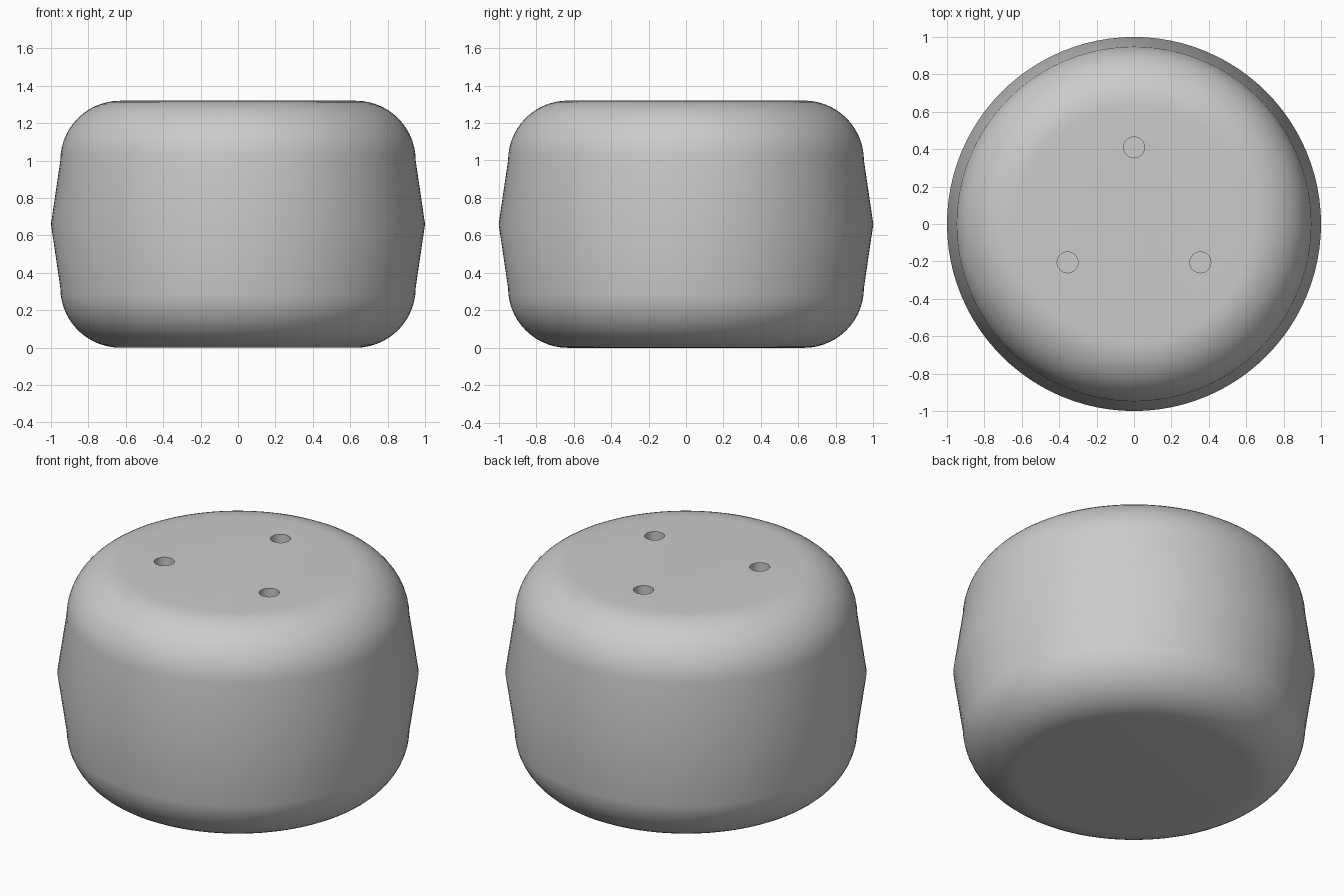
import bpy, bmesh
from math import pi, sin, cos, radians
from mathutils import Matrix, Vector

cube = bpy.data.objects.get("Cube")
if cube:
    bpy.data.objects.remove(cube)

HEIGHT, RIDGE_R, SIDE_R, FILLET = 1.32, 1.0, 0.95, 0.32
SEGMENTS, ARC_STEPS = 96, 14
HOLE_R, HOLE_DEPTH, HOLE_RING = 0.056, 0.25, 0.41

grey = bpy.data.materials.new("plain grey")
grey.use_nodes = True
colour = (0.6, 0.6, 0.6, 1)
grey.diffuse_color = colour
grey.node_tree.nodes["Principled BSDF"].inputs["Base Color"].default_value = colour


def make_object(name, bm):
    mesh = bpy.data.meshes.new(name)
    bmesh.ops.recalc_face_normals(bm, faces=bm.faces)
    bm.to_mesh(mesh)
    bm.free()
    mesh.materials.append(grey)
    obj = bpy.data.objects.new(name, mesh)
    bpy.context.collection.objects.link(obj)
    return obj


# Profile: rounded lower edge, central ridge, mirrored rounded upper edge
lower = []
for i in range(ARC_STEPS + 1):
    a = pi / 2 * i / ARC_STEPS
    lower.append((SIDE_R - FILLET + FILLET * sin(a), FILLET - FILLET * cos(a)))
upper = [(r, HEIGHT - z) for r, z in reversed(lower)]
profile = lower + [(RIDGE_R, HEIGHT / 2)] + upper

# Rounded drum body
bm = bmesh.new()
rings = [[bm.verts.new((r * cos(2 * pi * k / SEGMENTS), r * sin(2 * pi * k / SEGMENTS), z))
          for k in range(SEGMENTS)] for r, z in profile]
for low, high in zip(rings, rings[1:]):
    for k in range(SEGMENTS):
        n = (k + 1) % SEGMENTS
        bm.faces.new((low[k], low[n], high[n], high[k]))
bm.faces.new(rings[0])
bm.faces.new(rings[-1])
body = make_object("rounded_body", bm)

# Three blind holes in the top
bm = bmesh.new()
for i in range(3):
    a = pi / 2 + i * 2 * pi / 3
    place = Matrix.Translation(Vector((HOLE_RING * cos(a), HOLE_RING * sin(a), HEIGHT)))
    bmesh.ops.create_cone(bm, cap_ends=True, segments=32, radius1=HOLE_R, radius2=HOLE_R,
                          depth=2 * HOLE_DEPTH, matrix=place)
cutter = make_object("hole_cutter", bm)
cutter.hide_render = True

cut = body.modifiers.new("holes", 'BOOLEAN')
cut.operation = 'DIFFERENCE'
cut.solver = 'EXACT'
cut.object = cutter
bpy.context.view_layer.objects.active = body
body.select_set(True)
cutter.select_set(False)
bpy.ops.object.modifier_apply(modifier=cut.name)
bpy.data.objects.remove(cutter)

bpy.ops.object.shade_smooth_by_angle(angle=radians(30))
